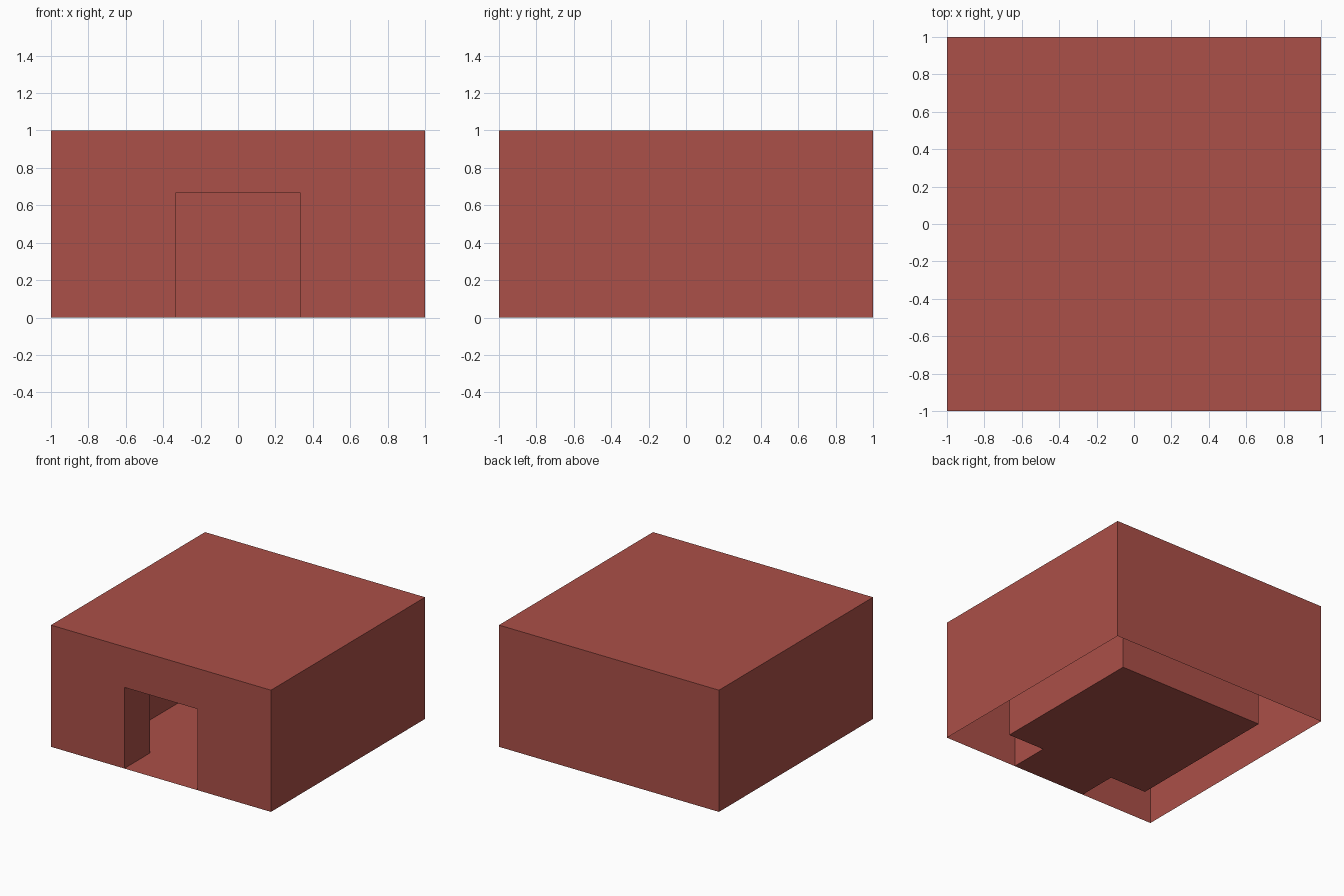
import bpy, bmesh

if "Cube" in bpy.data.objects:
    bpy.data.objects.remove(bpy.data.objects["Cube"])

R = 2 / 3   # inner room half width and ceiling height
D = 1 / 3   # doorway half width

mat = bpy.data.materials.new("red_clay")
mat.diffuse_color = (0.41, 0.08, 0.065, 1)
mat.use_nodes = True
mat.node_tree.nodes["Principled BSDF"].inputs["Base Color"].default_value = mat.diffuse_color


def prism(bm, outline, height, skip_side=None, floor=False):
    """Walls and top over a counter-clockwise outline, normals outward."""
    low = [bm.verts.new((x, y, 0)) for x, y in outline]
    top = [bm.verts.new((x, y, height)) for x, y in outline]
    n = len(outline)
    for i in range(n):
        if i != skip_side:
            j = (i + 1) % n
            bm.faces.new((low[i], low[j], top[j], top[i]))
    bm.faces.new(top)
    if floor:
        bm.faces.new(low[::-1])


bm = bmesh.new()

# Room with its doorway passage, open at the door, facing inward
prism(bm, [(-D, -1), (D, -1), (D, -R), (R, -R), (R, R), (-R, R), (-R, -R), (-D, -R)],
      R, skip_side=0, floor=True)
bmesh.ops.reverse_faces(bm, faces=bm.faces[:])

# Outer shell, open underneath
prism(bm, [(-1, -1), (1, -1), (1, 1), (-1, 1)], 1, skip_side=0)

# Front wall around the doorway
front = [(-1, 0), (-D, 0), (-D, R), (D, R), (D, 0), (1, 0), (1, 1), (-1, 1)]
bm.faces.new([bm.verts.new((x, -1, z)) for x, z in front])
bmesh.ops.remove_doubles(bm, verts=bm.verts[:], dist=1e-4)

mesh = bpy.data.meshes.new("hut_shell")
bm.to_mesh(mesh)
bm.free()
mesh.materials.append(mat)
bpy.context.collection.objects.link(bpy.data.objects.new("hut_shell", mesh))
